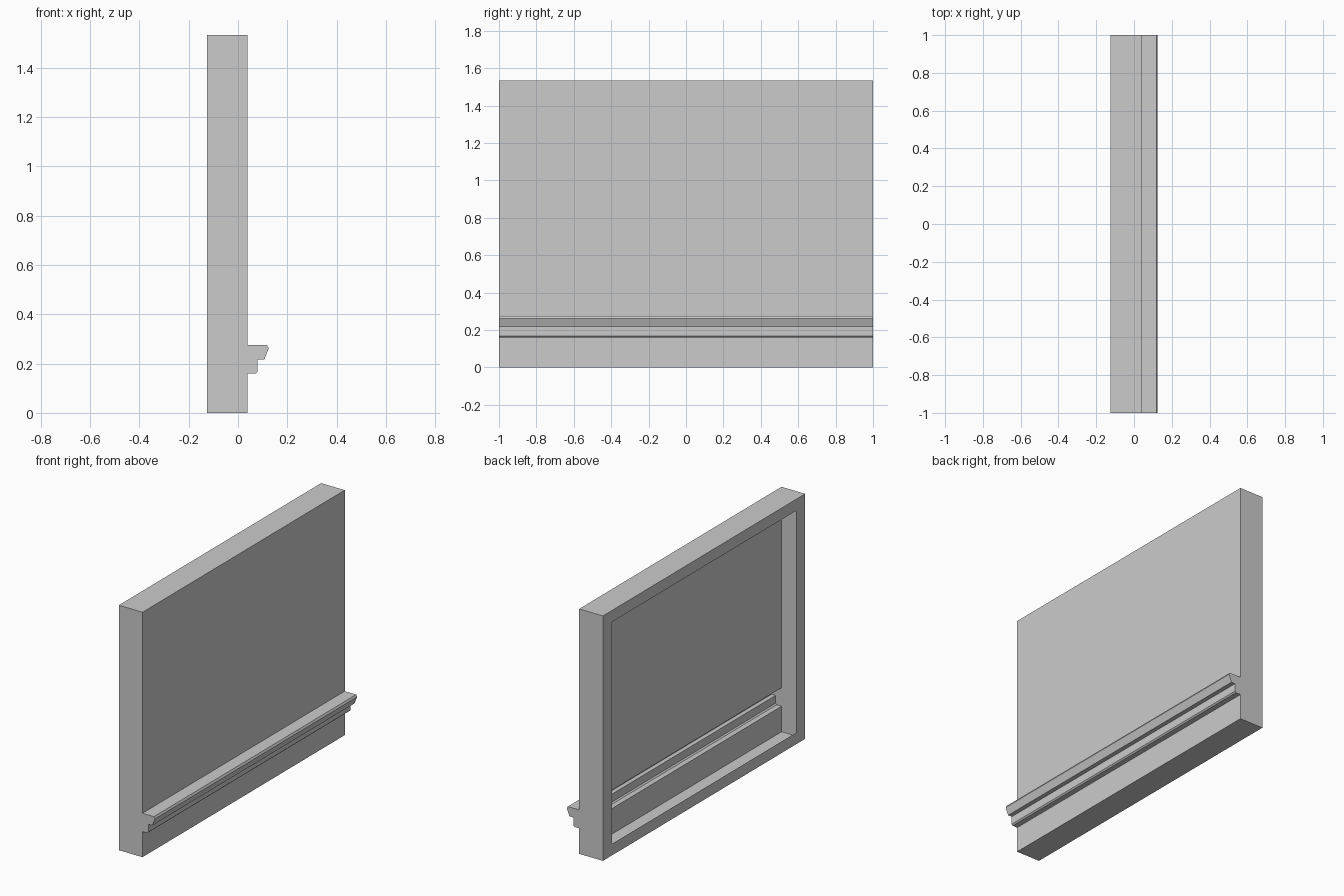
import bpy
import bmesh

cube = bpy.data.objects.get("Cube")
if cube:
    bpy.data.objects.remove(cube, do_unlink=True)

HEIGHT = 1.533
BACK, FACE = -0.125, 0.039
STILE, RAIL = 0.09, 0.072

grey = bpy.data.materials.new("plain grey")
grey.use_nodes = True
colour = (0.6, 0.6, 0.6, 1)
grey.diffuse_color = colour
grey.node_tree.nodes["Principled BSDF"].inputs["Base Color"].default_value = colour

# Wall outline with the stepped ledge moulding along its face
profile = [
    (BACK, 0), (FACE, 0), (FACE, 0.16),
    (0.072, 0.16), (0.08, 0.168), (0.08, 0.217),      # lower step
    (0.107, 0.217), (0.125, 0.262), (0.118, 0.275),   # sloped lip
    (FACE, 0.275), (FACE, HEIGHT), (BACK, HEIGHT)]

# Hollow shell: the outline extruded along y
bm = bmesh.new()
end = bm.faces.new([bm.verts.new((x, -1, z)) for x, z in profile])
extruded = bmesh.ops.extrude_face_region(bm, geom=[end], use_keep_orig=True)["geom"]
moved = [v for v in extruded if isinstance(v, bmesh.types.BMVert)]
bmesh.ops.translate(bm, verts=moved, vec=(0, 2, 0))
bmesh.ops.recalc_face_normals(bm, faces=bm.faces)


def back_faces():
    return [f for f in bm.faces if f.normal.x < -0.99
            and abs(f.calc_center_median().x - BACK) < 0.001]


# Open the back, leaving a flat rim of stiles and rails round the hollow
for point, normal in [((0, STILE - 1, 0), (0, 1, 0)), ((0, 1 - STILE, 0), (0, 1, 0)),
                      ((0, 0, RAIL), (0, 0, 1)), ((0, 0, HEIGHT - RAIL), (0, 0, 1))]:
    faces = back_faces()
    edges = {e for f in faces for e in f.edges}
    verts = {v for f in faces for v in f.verts}
    bmesh.ops.bisect_plane(bm, geom=faces + list(edges) + list(verts),
                           plane_co=point, plane_no=normal)

opening = []
for f in back_faces():
    centre = f.calc_center_median()
    if abs(centre.y) < 1 - STILE and RAIL < centre.z < HEIGHT - RAIL:
        opening.append(f)
bmesh.ops.delete(bm, geom=opening, context='FACES')

mesh = bpy.data.meshes.new("wall_panel")
bm.to_mesh(mesh)
bm.free()
mesh.materials.append(grey)
panel = bpy.data.objects.new("wall_panel", mesh)
bpy.context.collection.objects.link(panel)
